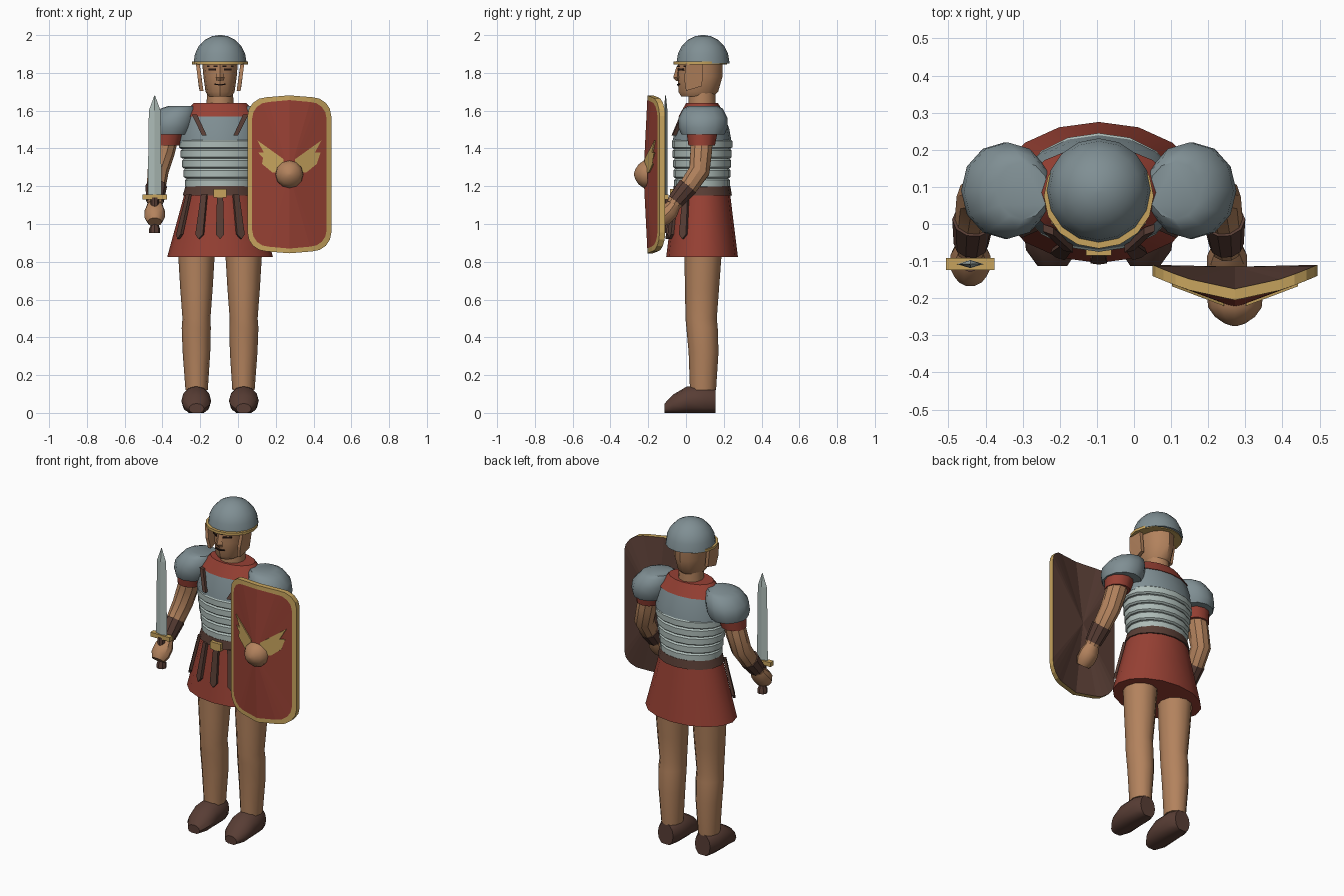
import bpy, bmesh, math
from mathutils import Vector

if "Cube" in bpy.data.objects:
    bpy.data.objects.remove(bpy.data.objects["Cube"], do_unlink=True)


def material(name, rgb):
    m = bpy.data.materials.new(name)
    m.use_nodes = True
    m.diffuse_color = (*rgb, 1)
    m.node_tree.nodes["Principled BSDF"].inputs["Base Color"].default_value = (*rgb, 1)
    return m


SKIN = material("skin", (.45, .225, .11))
RED = material("red cloth", (.31, .052, .034))
GOLD = material("gold", (.57, .37, .11))
PALE = material("pale steel", (.42, .5, .475))
STEEL = material("blue steel", (.215, .275, .295))
LEATHER = material("leather", (.098, .047, .035))
DARK = material("dark paint", (.02, .009, .007))

CX, CY = -.095, .085          # body axis
Z = Vector((0, 0, 1))
Y = Vector((0, 1, 0))


def finish(name, bm, mats, smooth=35):
    bmesh.ops.recalc_face_normals(bm, faces=bm.faces)
    me = bpy.data.meshes.new(name)
    bm.to_mesh(me)
    bm.free()
    for m in mats:
        me.materials.append(m)
    if smooth:
        for p in me.polygons:
            p.use_smooth = True
        me.set_sharp_from_angle(angle=math.radians(smooth))
    ob = bpy.data.objects.new(name, me)
    bpy.context.collection.objects.link(ob)
    return ob


def loft(name, rings, mat, n=16, axis=Z, smooth=35):
    """Skin elliptical rings (x, y, z, rx, ry); axis None follows the path."""
    bm = bmesh.new()
    mids = [Vector(r[:3]) for r in rings]
    loops = []
    for i, r in enumerate(rings):
        d = axis or (mids[min(i + 1, len(mids) - 1)] - mids[max(i - 1, 0)]).normalized()
        u = Vector((1, 0, 0))
        u = (u - d * d.dot(u)).normalized()
        v = d.cross(u)
        angles = [math.tau * j / n for j in range(n)]
        loops.append([bm.verts.new(mids[i] + u * r[3] * math.cos(a) + v * r[4] * math.sin(a))
                      for a in angles])
    for a, b in zip(loops, loops[1:]):
        for j in range(n):
            k = (j + 1) % n
            bm.faces.new((a[j], a[k], b[k], b[j]))
    bm.faces.new(loops[0])
    bm.faces.new(loops[-1])
    return finish(name, bm, [mat], smooth)


def body(name, rings, mat, cy=CY, n=16):
    """Upright loft on the body axis from (z, rx, ry)."""
    return loft(name, [(CX, cy, z, rx, ry) for z, rx, ry in rings], mat, n)


def plate(name, pts, offset, mat):
    """Polygon given thickness along an offset vector."""
    bm = bmesh.new()
    low = [bm.verts.new(p) for p in pts]
    high = [bm.verts.new(Vector(p) + Vector(offset)) for p in pts]
    bm.faces.new(low)
    bm.faces.new(high)
    for j in range(len(pts)):
        k = (j + 1) % len(pts)
        bm.faces.new((low[j], low[k], high[k], high[j]))
    bmesh.ops.triangulate(bm, faces=[f for f in bm.faces if len(f.verts) > 4])
    return finish(name, bm, [mat], 0)


# Torso armour: collar, chest plate and overlapping bands
body("collar", [(1.64, .14, .085), (1.57, .205, .124)], RED)
body("chest_plate", [(1.578, .195, .117), (1.5, .212, .145), (1.43, .218, .157)], STEEL)
bands = []
for i in range(5):
    top, h, rx, ry = 1.45 - i * .052, .052, .217 - i * .008, .16 - i * .003
    bands += [(top, rx - .01, ry - .01), (top - .01, rx, ry), (top - h + .008, rx, ry),
              (top - h, rx - .01, ry - .01)]
body("waist_bands", bands, PALE)
for s in (-1, 1):
    plate("chest_strap", [(CX + s * .15, .0, 1.58), (CX + s * .122, -.01, 1.58),
                          (CX + s * .07, -.057, 1.468), (CX + s * .095, -.052, 1.468)],
          (0, -.02, 0), LEATHER)

# Belt, skirt and hanging straps
body("skirt", [(1.19, .18, .145), (1.0, .232, .168), (.825, .28, .19)], RED)
body("belt", [(1.2, .183, .15), (1.15, .198, .158)], LEATHER)
plate("buckle", [(CX - .035, -.085, 1.14), (CX + .035, -.085, 1.14),
                 (CX + .035, -.085, 1.185), (CX - .035, -.085, 1.185)], (0, .03, 0), GOLD)
for deg in (-57, -25, 0, 25, 57):
    a = math.radians(deg)
    tangent = Vector((math.cos(a), math.sin(a), 0))
    outward = Vector((math.sin(a), -math.cos(a), 0))
    pts = []
    for w, z in ((-.016, 1.155), (.016, 1.155), (.022, .945), (0, .92), (-.022, .945)):
        t = (1.19 - z) / .365
        pts.append(Vector((CX + (.18 + .1 * t) * math.sin(a),
                           CY - (.145 + .045 * t) * math.cos(a), z)) + tangent * w)
    plate("skirt_strap", pts, outward * .016, LEATHER)

# Head, face and helmet
body("neck", [(1.6, .074, .074), (1.7, .068, .07)], SKIN, n=12)
loft("head", [(CX, y, z, rx, ry) for z, y, rx, ry in (
    (1.675, .06, .06, .085), (1.7, .065, .077, .105),
    (1.78, .075, .088, .118), (1.86, .075, .095, .118))], SKIN, 12)
loft("nose", [(CX, y, z, rx, ry) for z, y, rx, ry in (
    (1.835, -.04, .012, .01), (1.775, -.047, .023, .021), (1.757, -.042, .02, .01))],
    SKIN, 4, smooth=0)


def on_face(dx, z):
    return (CX + dx, .07 - .118 * math.sqrt(1 - (dx / .09) ** 2), z)


for s in (-1, 1):
    for name, a, b, z, h in (("eyebrow", .014, .07, 1.832, .007), ("eye", .022, .06, 1.812, .011)):
        plate(name, [on_face(s * a, z), on_face(s * b, z),
                     on_face(s * b, z + h), on_face(s * a, z + h)], (0, .009, 0), DARK)
    plate("mouth_half", [on_face(0, 1.733), on_face(s * .03, 1.737),
                         on_face(s * .028, 1.743), on_face(0, 1.741)], (0, .009, 0), DARK)
    plate("cheek_guard", [(CX + s * x, y, z) for x, y, z in (
        (.128, .0, 1.85), (.128, .09, 1.85), (.113, .085, 1.73),
        (.108, .0, 1.705), (.118, -.01, 1.77))], (-s * .02, 0, 0), SKIN)
body("helmet_dome", [(1.85, .141, .141), (1.9, .133, .133), (1.94, .114, .114),
                     (1.975, .08, .08), (1.994, .042, .042), (2, .008, .008)], STEEL, .09)
body("helmet_brim", [(1.845, .148, .141), (1.861, .148, .141)], GOLD, .075)

# Arms, legs and boots, mirrored about the body axis
for s in (-1, 1):
    def side(rows):
        return [(CX + s * r[0], *r[1:]) for r in rows]

    loft("shoulder_guard", side([
        (.205, .09, 1.625, .07, .078), (.222, .09, 1.61, .095, .105),
        (.245, .09, 1.56, .118, .13), (.254, .09, 1.51, .117, .13),
        (.26, .09, 1.475, .105, .115)]), STEEL, 12)
    loft("sleeve", side([(.27, .085, 1.5, .085, .085), (.285, .083, 1.415, .073, .07)]), RED, 12)
    loft("arm", side([
        (.28, .085, 1.46, .06, .06), (.3, .08, 1.38, .06, .06), (.328, .07, 1.28, .056, .058),
        (.338, .01, 1.195, .05, .052), (.345, -.07, 1.1, .04, .04)]), SKIN, 10, None)
    loft("bracer", side([
        (.338, .01, 1.2, .057, .057), (.344, -.055, 1.12, .047, .047)]), LEATHER, 10, None)
    loft("hand", side([
        (.345, -.06, 1.105, .04, .035), (.346, -.085, 1.07, .054, .05),
        (.346, -.12, 1.035, .054, .05), (.346, -.142, 1.01, .038, .035)]), SKIN, 10, None)
    loft("leg", side([
        (.125, .09, .86, .098, .1), (.125, .085, .66, .086, .09), (.125, .08, .5, .074, .083),
        (.126, .085, .45, .077, .083), (.125, .093, .32, .073, .079),
        (.124, .09, .12, .059, .069)]), SKIN, 12)
    boot = loft("boot", side([
        (.125, -.113, .022, .04, .028), (.126, -.07, .042, .07, .054),
        (.126, .005, .064, .079, .076), (.125, .1, .066, .075, .08),
        (.125, .155, .06, .052, .07)]), LEATHER, 12, Y)
    for v in boot.data.vertices:      # flat sole
        v.co.z = max(v.co.z, 0)

# Sword
SX, SY = -.441, -.108
loft("sword_blade", [(SX, SY, z, rx, ry) for z, rx, ry in (
    (1.14, .037, .011), (1.6, .031, .01), (1.68, .002, .002))], PALE, 4, smooth=0)
plate("sword_guard", [(SX + x, SY - .016, z) for x, z in (
    (-.065, 1.13), (.065, 1.13), (.065, 1.156), (-.065, 1.156))], (0, .032, 0), GOLD)
loft("sword_grip", [(SX, SY, z, r, r) for z, r in (
    (.953, .029), (.975, .029), (.99, .022), (1.14, .022))], LEATHER, 8)

# Shield: curved rim, fanned red face and leather back
HX, HZ, W, H = .272, 1.263, .222, .418


def rim_y(dx):
    return -.205 + .065 * (abs(dx) / W) ** 1.5


def outline(inset):
    w, h, r = W - inset, H - inset, .1 - inset * .5
    pts = []
    for q in range(4):
        sx, sz = (1, -1, -1, 1)[q], (1, 1, -1, -1)[q]
        for i in range(5):
            a = math.pi / 2 * (q + i / 4)
            pts.append((sx * (w - r) + r * math.cos(a), sz * (h - .01 - r) + r * math.sin(a)))
        if q % 2 == 0:
            pts.append((0, sz * h))
    return pts


bm = bmesh.new()


def ring(inset, shift):
    return [bm.verts.new((HX + x, rim_y(x) + shift, HZ + z)) for x, z in outline(inset)]


back, front, inner = ring(0, .03), ring(0, 0), ring(.025, 0)
back_mid = bm.verts.new((HX, -.115, HZ))
face_mid = bm.verts.new((HX, -.225, HZ))
for j in range(len(back)):
    k = (j + 1) % len(back)
    bm.faces.new((back[j], back[k], front[k], front[j])).material_index = 0
    bm.faces.new((front[j], front[k], inner[k], inner[j])).material_index = 0
    bm.faces.new((inner[j], inner[k], face_mid)).material_index = 1
    bm.faces.new((back[j], back[k], back_mid)).material_index = 2
finish("shield", bm, [GOLD, RED, LEATHER], 0)


def on_shield(dx, dz):
    t = max(abs(dx) / (W - .025), abs(dz) / (H - .025))
    edge = rim_y(dx / t) if t else 0
    return (HX + dx, -.225 * (1 - t) + edge * t - .007, HZ + dz)


for s in (-1, 1):
    plate("shield_wing", [on_shield(s * x, z) for x, z in (
        (.03, .08), (.17, .18), (.135, .115), (.165, .115), (.12, .065),
        (.145, .055), (.09, .01), (.03, .005))], (0, .008, 0), GOLD)
loft("shield_boss", [(HX, y, HZ, r, r) for y, r in (
    (-.205, .074), (-.225, .072), (-.25, .054), (-.268, .028), (-.275, .006))], SKIN, 12, Y)
